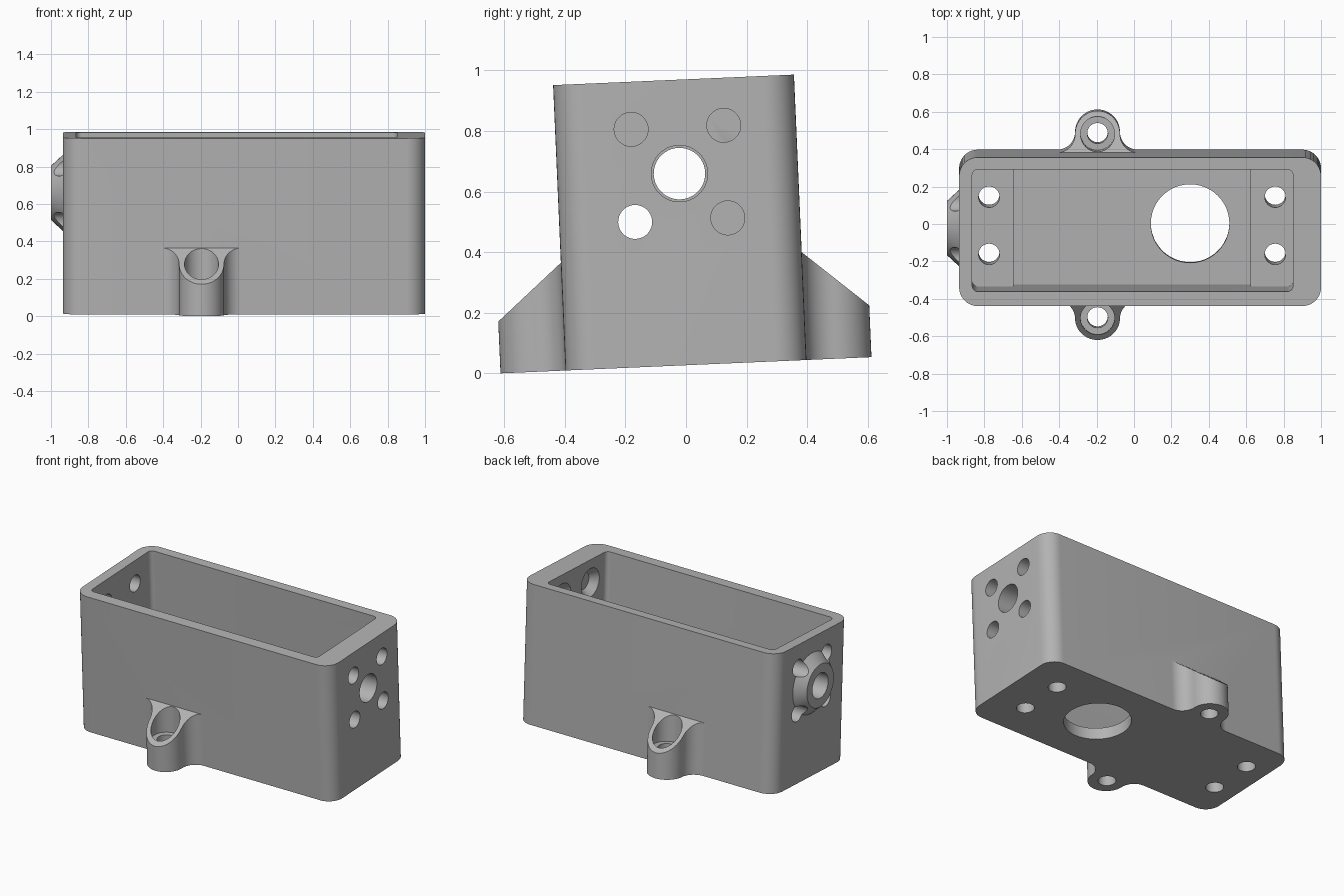
import bpy, bmesh, math
from mathutils import Vector, Matrix

if "Cube" in bpy.data.objects:
    bpy.data.objects.remove(bpy.data.objects["Cube"])

grey = bpy.data.materials.new("plain grey")
grey.use_nodes = True
grey.diffuse_color = (0.45, 0.45, 0.45, 1)
grey.node_tree.nodes["Principled BSDF"].inputs["Base Color"].default_value = grey.diffuse_color


def make_object(name, bm):
    bmesh.ops.recalc_face_normals(bm, faces=bm.faces)
    mesh = bpy.data.meshes.new(name)
    bm.to_mesh(mesh)
    bm.free()
    mesh.materials.append(grey)
    obj = bpy.data.objects.new(name, mesh)
    bpy.context.collection.objects.link(obj)
    return obj


def prism(points, z0, z1):
    bm = bmesh.new()
    face = bm.faces.new([bm.verts.new((x, y, z0)) for x, y in points])
    top = bmesh.ops.extrude_face_region(bm, geom=[face])["geom"]
    verts = [v for v in top if isinstance(v, bmesh.types.BMVert)]
    bmesh.ops.translate(bm, verts=verts, vec=(0, 0, z1 - z0))
    return bm


def arc(cx, cy, r, a0, a1, steps):
    angles = [math.radians(a0 + (a1 - a0) * i / steps) for i in range(steps + 1)]
    return [(cx + r * math.cos(a), cy + r * math.sin(a)) for a in angles]


def rounded_box(name, x0, x1, y0, y1, z0, z1, r):
    corners = [(x1 - r, y1 - r), (x0 + r, y1 - r), (x0 + r, y0 + r), (x1 - r, y0 + r)]
    points = []
    for i, (cx, cy) in enumerate(corners):
        points += arc(cx, cy, r, 90 * i, 90 * i + 90, 10)
    return make_object(name, prism(points, z0, z1))


def rod(name, start, end, r1, r2=None):
    start, end = Vector(start), Vector(end)
    axis = end - start
    bm = bmesh.new()
    turn = axis.to_track_quat("Z", "Y").to_matrix().to_4x4()
    bmesh.ops.create_cone(bm, cap_ends=True, segments=48, radius1=r1,
                          radius2=r1 if r2 is None else r2, depth=axis.length,
                          matrix=Matrix.Translation((start + end) / 2) @ turn)
    return make_object(name, bm)


def combine(target, other, operation):
    mod = target.modifiers.new("combine", "BOOLEAN")
    mod.operation, mod.solver, mod.object = operation, "EXACT", other
    with bpy.context.temp_override(object=target, active_object=target):
        bpy.ops.object.modifier_apply(modifier=mod.name)
    bpy.data.objects.remove(other)


def cut(other):
    combine(housing, other, "DIFFERENCE")


def join(other):
    combine(housing, other, "UNION")


LEFT, RIGHT, HALF, TOP, MID = -0.935, 1.0, 0.398, 0.943, 0.006

# Open-topped housing
housing = rounded_box("housing", LEFT, RIGHT, -HALF, HALF, 0, TOP, 0.1)
cut(rounded_box("cavity", -0.865, 0.85, -0.32, 0.333, 0.08, 1.2, 0.03))

# Raised mounting blocks at both ends of the floor
for x0, x1 in ((-0.9, -0.643), (0.624, 0.9)):
    join(rounded_box("mount_block", x0, x1, -0.36, 0.36, 0.04, 0.33, 0.005))

# Tapered boss on the end wall
AXLE = 0.633
join(rod("boss", (-0.925, MID, AXLE), (-1, MID, AXLE), 0.214, 0.145))

# Screw lugs with filleted roots and sloping tops
LUG_X, LUG_Y, LUG_R, FILLET = -0.195, 0.493, 0.12, 0.095
for side in (-1, 1):
    half = arc(0, LUG_Y, LUG_R, 90, 0, 14)
    half += arc(LUG_R + FILLET, LUG_Y, FILLET, 180, 270, 12)[1:]
    half.append((LUG_R + FILLET, 0.36))
    outline = half + [(-x, y) for x, y in reversed(half[1:])]
    bm = prism([(LUG_X + x, side * y) for x, y in outline], 0, 0.6)
    slope = bmesh.ops.bisect_plane(
        bm, geom=bm.verts[:] + bm.edges[:] + bm.faces[:], clear_outer=True,
        plane_co=(0, side * HALF, 0.356), plane_no=(0, side * 0.185, 0.215))
    rim = [e for e in slope["geom_cut"] if isinstance(e, bmesh.types.BMEdge)]
    bmesh.ops.contextual_create(bm, geom=rim)
    join(make_object("lug", bm))
    y = side * LUG_Y
    cut(rod("lug_counterbore", (LUG_X, y, 0.17), (LUG_X, y, 0.6), 0.091))
    cut(rod("lug_hole", (LUG_X, y, -0.1), (LUG_X, y, 0.3), 0.055))

# Floor opening and block screw holes
cut(rod("floor_opening", (0.3, MID, -0.1), (0.3, MID, 0.2), 0.21))
for x in (-0.775, 0.755):
    for dy in (-0.153, 0.153):
        cut(rod("block_hole", (x, MID + dy, -0.1), (x, MID + dy, 0.5), 0.056))

# Axle holes and the four screw holes around them, through both end walls
for x0, x1, r in ((-1.1, -0.8, 0.085), (0.8, 1.1, 0.093)):
    cut(rod("axle_hole", (x0, MID, AXLE), (x1, MID, AXLE), r))
    for dy in (-0.153, 0.153):
        for dz in (-0.153, 0.153):
            y, z = MID + dy, AXLE + dz
            cut(rod("wall_hole", (x0, y, z), (x1, y, z), 0.056))
            if x0 > 0:
                cut(rod("countersink", (0.84, y, z), (0.9, y, z), 0.105, 0.056))

# Slight backward lean of the whole part
housing.data.transform(Matrix.Translation((0, 0, 0.0267)) @ Matrix.Rotation(math.radians(2.5), 4, "X"))
bpy.ops.object.select_all(action="DESELECT")
housing.select_set(True)
bpy.context.view_layer.objects.active = housing
bpy.ops.object.shade_smooth_by_angle(angle=math.radians(30))
